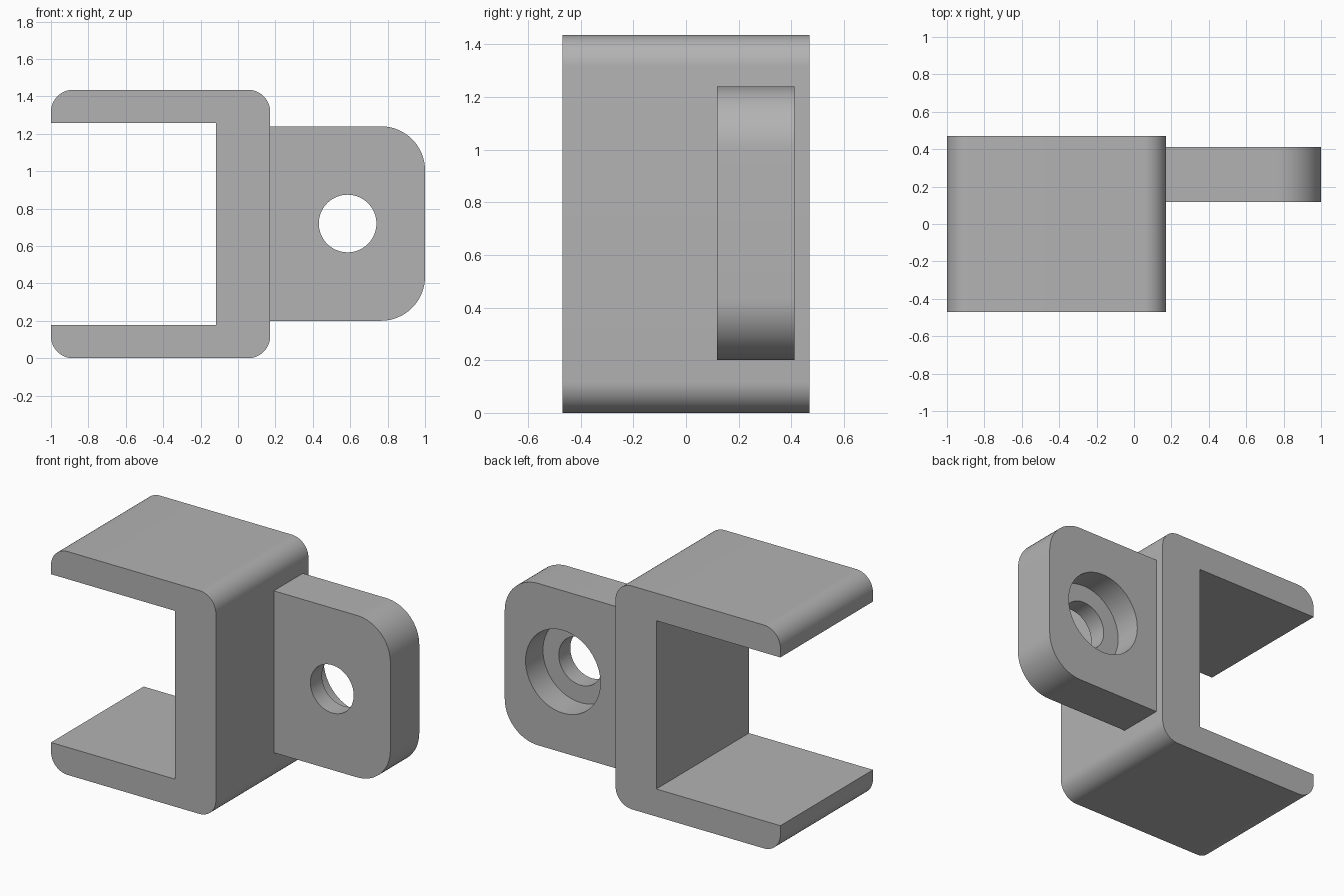
import bpy
import bmesh
from math import cos, sin, pi, radians
from mathutils import Matrix

if "Cube" in bpy.data.objects:
    bpy.data.objects.remove(bpy.data.objects["Cube"])

# Single plain grey material
grey = bpy.data.materials.new("plain grey")
grey.use_nodes = True
colour = (0.45, 0.45, 0.45, 1)
grey.diffuse_color = colour
grey.node_tree.nodes["Principled BSDF"].inputs["Base Color"].default_value = colour


def add_object(name, bm):
    bmesh.ops.recalc_face_normals(bm, faces=bm.faces)
    mesh = bpy.data.meshes.new(name)
    bm.to_mesh(mesh)
    bm.free()
    mesh.materials.append(grey)
    obj = bpy.data.objects.new(name, mesh)
    bpy.context.collection.objects.link(obj)
    return obj


def activate(obj):
    bpy.ops.object.select_all(action="DESELECT")
    obj.select_set(True)
    bpy.context.view_layer.objects.active = obj


def rounded(x, z, radius, start, steps=16):
    """Quarter arc of profile points around a corner centre."""
    angles = [start + pi / 2 * i / steps for i in range(steps + 1)]
    return [(x + radius * cos(a), z + radius * sin(a)) for a in angles]


def extrude_profile(name, points, y0, y1):
    bm = bmesh.new()
    face = bm.faces.new([bm.verts.new((x, y0, z)) for x, z in points])
    new = bmesh.ops.extrude_face_region(bm, geom=[face])["geom"]
    moved = [v for v in new if isinstance(v, bmesh.types.BMVert)]
    bmesh.ops.translate(bm, verts=moved, vec=(0, y1 - y0, 0))
    return add_object(name, bm)


def drill(obj, x, z, radius, y0, y1):
    """Cut a round hole along y, then discard the cutter."""
    bm = bmesh.new()
    place = Matrix.Translation((x, (y0 + y1) / 2, z)) @ Matrix.Rotation(pi / 2, 4, "X")
    bmesh.ops.create_cone(bm, cap_ends=True, segments=64, radius1=radius,
                          radius2=radius, depth=y1 - y0, matrix=place)
    cutter = add_object("hole_cutter", bm)
    cutter.hide_render = True
    cut = obj.modifiers.new("hole", "BOOLEAN")
    cut.operation, cut.solver, cut.object = "DIFFERENCE", "EXACT", cutter
    activate(obj)
    bpy.ops.object.modifier_apply(modifier=cut.name)
    bpy.data.objects.remove(cutter)


# C-shaped clamp bracket with rounded outer corners
left, right, top, wall, r = -1.0, 0.172, 1.435, 0.177, 0.118
inner = -0.118
profile = (
    rounded(left + r, r, r, pi)
    + rounded(right - r, r, r, 1.5 * pi)
    + rounded(right - r, top - r, r, 0)
    + rounded(left + r, top - r, r, pi / 2)
    + [(left, top - wall), (inner, top - wall), (inner, wall), (left, wall)]
)
bracket = extrude_profile("clamp_bracket", profile, -0.47, 0.47)

# Mounting tab with rounded outer corners
low, high, tip, tr = 0.2, 1.24, 1.0, 0.236
front, back = 0.118, 0.412
tab_profile = (
    [(right, high), (right, low)]
    + rounded(tip - tr, low + tr, tr, 1.5 * pi)
    + rounded(tip - tr, high - tr, tr, 0)
)
tab = extrude_profile("mounting_tab", tab_profile, front, back)

# Screw hole, counterbored from the back
drill(tab, 0.586, 0.72, 0.154, front - 0.1, back + 0.1)
drill(tab, 0.586, 0.72, 0.266, back - 0.177, back + 0.1)

for part in (bracket, tab):
    activate(part)
    bpy.ops.object.shade_smooth_by_angle(angle=radians(30))
